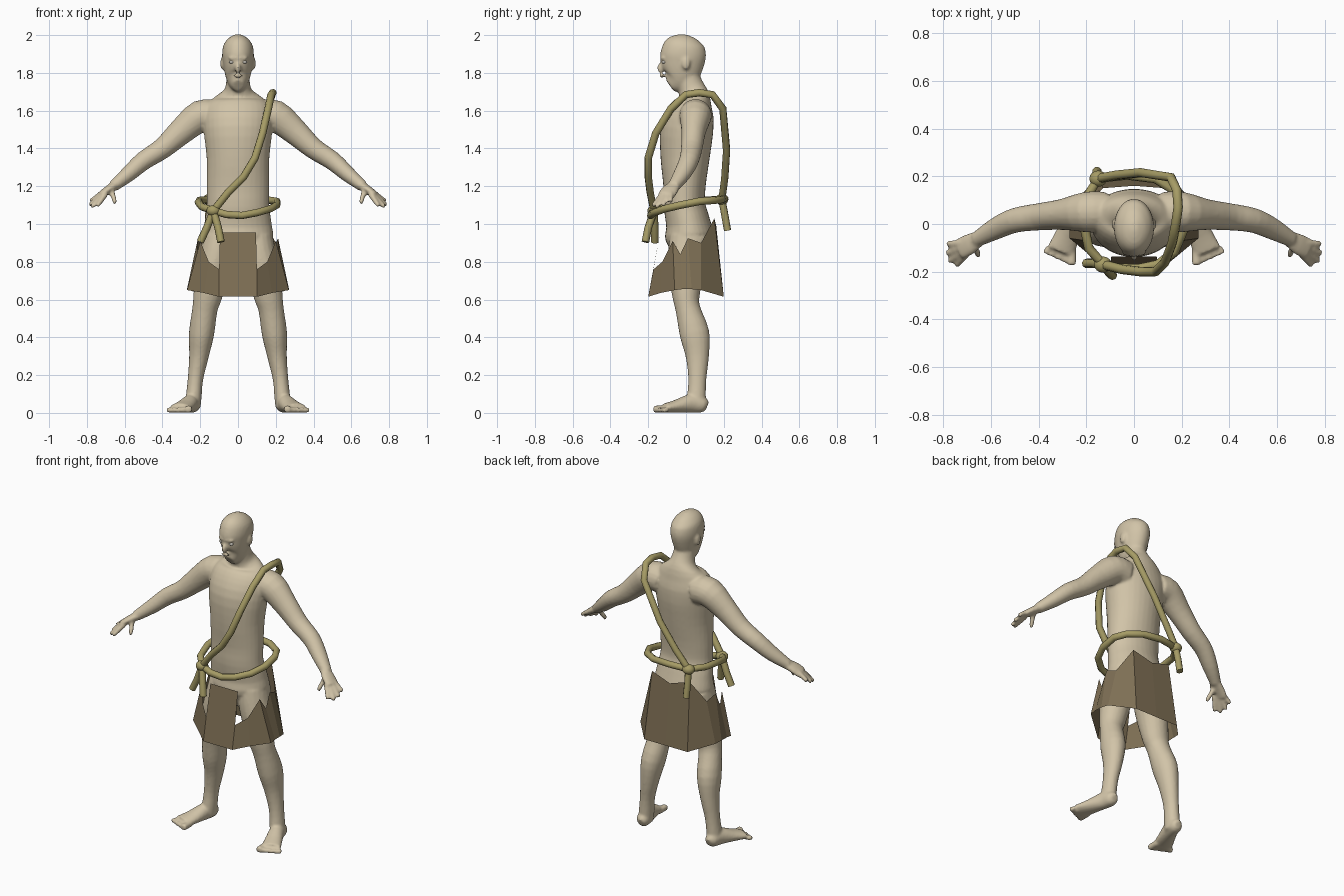
import bpy, bmesh, math
from mathutils import Vector, Matrix

if "Cube" in bpy.data.objects:
    bpy.data.objects.remove(bpy.data.objects["Cube"])


def material(name, rgb):
    m = bpy.data.materials.new(name)
    m.diffuse_color = (*rgb, 1)
    m.use_nodes = True
    m.node_tree.nodes["Principled BSDF"].inputs["Base Color"].default_value = m.diffuse_color
    return m


SKIN = material("skin", (0.64, 0.55, 0.39))
ROPE = material("rope", (0.38, 0.33, 0.13))
HIDE = material("hide cloth", (0.21, 0.16, 0.09))
EYE = material("eye white", (0.75, 0.72, 0.65))


def add_object(name, mesh, mat):
    ob = bpy.data.objects.new(name, mesh)
    bpy.context.collection.objects.link(ob)
    mesh.materials.clear()
    mesh.materials.append(mat)
    return ob


def bm_object(name, bm, mat):
    bmesh.ops.recalc_face_normals(bm, faces=bm.faces[:])
    mesh = bpy.data.meshes.new(name)
    bm.to_mesh(mesh)
    bm.free()
    return add_object(name, mesh, mat)


def bake(ob):
    """Replace a modified object or curve with its final mesh."""
    dg = bpy.context.evaluated_depsgraph_get()
    mesh = bpy.data.meshes.new_from_object(ob.evaluated_get(dg))
    name, mat = ob.name, ob.data.materials[0]
    bpy.data.objects.remove(ob)
    return add_object(name, mesh, mat)


def loft(bm, stations, hint, side=1, steps=3, n=20):
    """Smooth closed skin through (x, y, z, half width along hint, other half width)."""
    s = [Vector(p) for p in stations]
    pts = []
    for i in range(len(s) - 1):
        p0, p1, p2, p3 = s[max(i - 1, 0)], s[i], s[i + 1], s[min(i + 2, len(s) - 1)]
        for k in range(steps):
            t = k / steps
            pts.append(0.5 * (2 * p1 + (p2 - p0) * t + (2 * p0 - 5 * p1 + 4 * p2 - p3) * t * t
                              + (3 * p1 - p0 - 3 * p2 + p3) * t ** 3))
    pts.append(s[-1])
    rings = []
    for i, p in enumerate(pts):
        c = Vector(p[:3])
        t = Vector(pts[min(i + 1, len(pts) - 1)][:3]) - Vector(pts[max(i - 1, 0)][:3])
        t.normalize()
        h = Vector(hint)
        u = (h - t * h.dot(t)).normalized()
        v = t.cross(u)
        ring = []
        for k in range(n):
            a = 2 * math.pi * k / n
            q = c + u * (p[3] * math.cos(a)) + v * (p[4] * math.sin(a))
            ring.append(bm.verts.new((q.x * side, q.y, q.z)))
        rings.append(ring)
    for r0, r1 in zip(rings, rings[1:]):
        for k in range(n):
            bm.faces.new((r0[k], r0[(k + 1) % n], r1[(k + 1) % n], r1[k]))
    bm.faces.new(rings[0])
    bm.faces.new(rings[-1])


def ball(bm, loc, size):
    m = Matrix.Translation(loc) @ Matrix.Diagonal((*size, 1))
    bmesh.ops.create_uvsphere(bm, u_segments=16, v_segments=10, radius=1, matrix=m)


X, Y = (1, 0, 0), (0, 1, 0)
body = bmesh.new()

# torso and neck; vertical lofts keep level rings because the hint is x
loft(body, [(0, .03, .81, .09, .07), (0, .02, .92, .18, .128), (0, .012, 1.0, .178, .118),
            (0, -.008, 1.1, .165, .11), (0, -.008, 1.2, .165, .112), (0, -.005, 1.35, .166, .13),
            (0, .005, 1.5, .182, .14), (0, .03, 1.6, .18, .12), (0, .045, 1.66, .14, .085),
            (0, .035, 1.70, .08, .075), (0, .02, 1.74, .064, .068), (0, .0, 1.80, .06, .065)],
     X, n=32)

# head, nose, lips and brow
loft(body, [(0, -.085, 1.732, .03, .035), (0, -.05, 1.76, .056, .08), (0, -.03, 1.80, .07, .102),
            (0, -.02, 1.85, .079, .115), (0, -.015, 1.90, .084, .121), (0, -.015, 1.95, .076, .106),
            (0, -.012, 1.985, .048, .07), (0, -.01, 2.003, .014, .02)], X, n=32)
ball(body, (0, -.133, 1.825), (.015, .02, .028))
ball(body, (0, -.127, 1.785), (.026, .013, .011))
ball(body, (0, -.122, 1.878), (.052, .016, .011))

for side in (1, -1):
    # ear
    ball(body, (side * .083, .0, 1.85), (.011, .022, .034))
    # arm
    loft(body, [(.12, .05, 1.57, .085, .085), (.20, .05, 1.57, .085, .085), (.30, .04, 1.49, .065, .07),
                (.40, .03, 1.40, .057, .056), (.50, .015, 1.335, .052, .05),
                (.58, -.02, 1.265, .046, .042), (.66, -.065, 1.2, .032, .03)], Y, side)
    # palm, fingers and thumb
    loft(body, [(.64, -.055, 1.21, .03, .025), (.69, -.085, 1.18, .045, .022),
                (.73, -.105, 1.15, .045, .018)], Y, side)
    for base, tip in (((.70, -.125, 1.16), (.745, -.175, 1.095)), ((.715, -.115, 1.155), (.775, -.157, 1.09)),
                      ((.725, -.1, 1.155), (.785, -.122, 1.10)), ((.725, -.08, 1.16), (.782, -.082, 1.12)),
                      ((.67, -.09, 1.18), (.65, -.135, 1.11))):
        loft(body, [(*base, .016, .016), (*tip, .012, .012)], Y, side, n=10)
    # leg
    loft(body, [(.10, .02, .93, .085, .105), (.11, .01, .85, .09, .105), (.135, .0, .75, .088, .095),
                (.16, .0, .62, .077, .073), (.175, .01, .55, .067, .066), (.193, .045, .42, .067, .079),
                (.207, .06, .3, .052, .062), (.225, .06, .18, .041, .048), (.235, .055, .08, .042, .05),
                (.24, .055, .03, .042, .05)], X, side)
    # foot and toes
    loft(body, [(.235, .112, .035, .02, .025), (.237, .09, .042, .038, .041), (.25, .03, .05, .043, .05),
                (.28, -.05, .035, .052, .035), (.307, -.115, .025, .06, .024)], X, side)
    for i in range(5):
        r = .02 if i == 0 else .015
        loft(body, [(.26 + .024 * i, -.10, r, r, r), (.262 + .027 * i, -.172 + .012 * i, r, r, r)],
             X, side, n=10)

# blend all body parts into one smooth skin
ob = bm_object("body", body, SKIN)
rm = ob.modifiers.new("blend", 'REMESH')
rm.mode, rm.voxel_size, rm.use_smooth_shade = 'VOXEL', 0.008, True
sm = ob.modifiers.new("soften", 'SMOOTH')
sm.factor, sm.iterations = 0.5, 4
ob = bake(ob)
for p in ob.data.polygons:
    p.use_smooth = True

# eyes
eyes = bmesh.new()
for side in (1, -1):
    ball(eyes, (side * .034, -.117, 1.857), (.014, .012, .008))
bm_object("eyes", eyes, EYE)

# ragged skirt: columns of (bottom, top) from the front corner round to the back
COLUMNS = [((.1, -.2, .615), (.1, -.172, .76)), ((.18, -.135, .635), (.155, -.125, .80)),
           ((.27, -.06, .65), (.2, -.07, .91)), ((.27, -.02, .655), (.215, -.03, .84)),
           ((.268, .03, .655), (.212, .01, .925)), ((.26, .08, .65), (.2, .08, .90)),
           ((.15, .2, .615), (.13, .15, 1.03)), ((0, .2, .615), (0, .16, .99))]
skirt = bmesh.new()
for side in (1, -1):
    cols = [[skirt.verts.new((q[0] * side, q[1], q[2])) for q in c] for c in COLUMNS]
    for a, b in zip(cols, cols[1:]):
        skirt.faces.new((a[0], b[0], b[1], a[1]))
# front flap
flap = [(-.1, -.2, .615), (.1, -.2, .615), (.1, -.172, .76), (.095, -.137, .955),
        (-.095, -.137, .955), (-.1, -.172, .76)]
skirt.faces.new([skirt.verts.new(p) for p in flap])
bmesh.ops.remove_doubles(skirt, verts=skirt.verts[:], dist=.0005)
bm_object("skirt", skirt, HIDE)


def rope(name, points, closed=False):
    cu = bpy.data.curves.new(name, 'CURVE')
    cu.dimensions = '3D'
    cu.bevel_depth, cu.bevel_resolution, cu.use_fill_caps = .02, 2, True
    sp = cu.splines.new('POLY')
    sp.points.add(len(points) - 1)
    for p, co in zip(sp.points, points):
        p.co = (*co, 1)
    sp.use_cyclic_u = closed
    ob = bpy.data.objects.new(name, cu)
    bpy.context.collection.objects.link(ob)
    cu.materials.append(ROPE)
    ob = bake(ob)
    for p in ob.data.polygons:
        p.use_smooth = len(p.vertices) == 4


FRONT, BACK = (-.13, -.17, 1.07), (-.15, .19, 1.13)
# belt
rope("belt", [FRONT, (-.06, -.185, 1.05), (.02, -.187, 1.045), (.1, -.17, 1.06), (.17, -.115, 1.08),
              (.205, -.03, 1.1), (.205, .07, 1.12), (.17, .14, 1.125), (.09, .19, 1.13),
              (-.03, .205, 1.135), BACK, (-.205, .1, 1.125), (-.21, .0, 1.115), (-.19, -.1, 1.09)], True)
# shoulder sash
rope("sash", [FRONT, (-.05, -.19, 1.17), (.03, -.2, 1.25), (.09, -.2, 1.35), (.13, -.16, 1.48),
              (.16, -.08, 1.61), (.175, .0, 1.685), (.185, .07, 1.695), (.18, .14, 1.685),
              (.155, .195, 1.61), (.03, .215, 1.39), (-.07, .205, 1.24), BACK])
# loose ends
rope("front_tail_outer", [FRONT, (-.165, -.165, .98), (-.2, -.165, .905)])
rope("front_tail_inner", [FRONT, (-.105, -.2, .98), (-.09, -.215, .905)])
rope("back_tail", [BACK, (-.155, .205, 1.05), (-.155, .22, .965)])

# knots
for name, p in (("front_knot", FRONT), ("back_knot", BACK)):
    bm = bmesh.new()
    ball(bm, p, (.037, .034, .03))
    k = bm_object(name, bm, ROPE)
    for f in k.data.polygons:
        f.use_smooth = True
